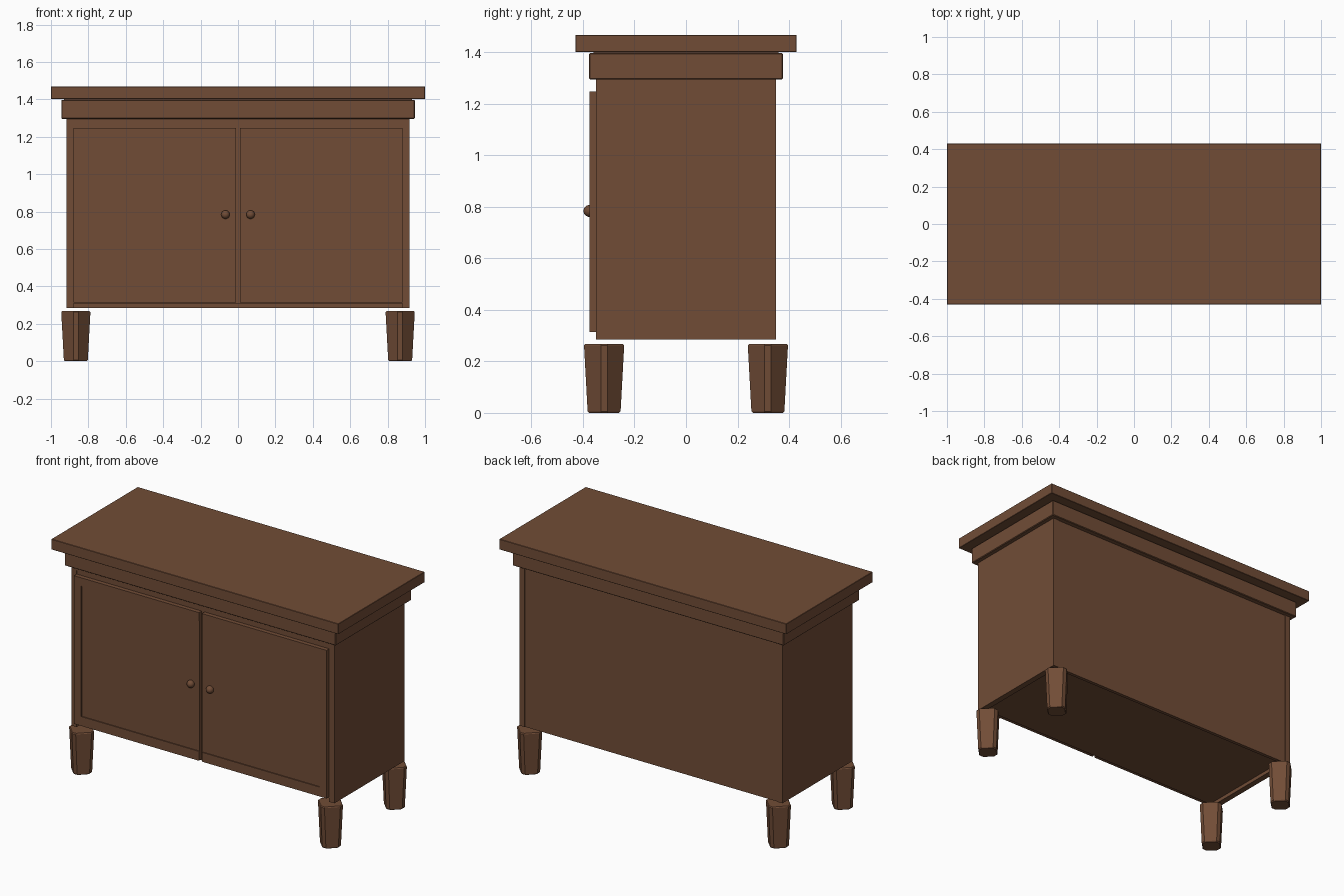
import bpy, bmesh, math

if "Cube" in bpy.data.objects:
    bpy.data.objects.remove(bpy.data.objects["Cube"])

wood = bpy.data.materials.new("brown_wood")
wood.diffuse_color = (0.165, 0.073, 0.037, 1)
wood.use_nodes = True
wood.node_tree.nodes["Principled BSDF"].inputs["Base Color"].default_value = wood.diffuse_color


def finish(name, bm):
    bmesh.ops.recalc_face_normals(bm, faces=bm.faces)
    me = bpy.data.meshes.new(name)
    bm.to_mesh(me)
    bm.free()
    me.materials.append(wood)
    ob = bpy.data.objects.new(name, me)
    bpy.context.collection.objects.link(ob)
    return ob


def box(name, x, y, z, bevel=0.0):
    """Box from (min, max) ranges, with an optional small bevel."""
    bm = bmesh.new()
    bmesh.ops.create_cube(bm, size=1)
    for v in bm.verts:
        for i, (lo, hi) in enumerate((x, y, z)):
            v.co[i] = lo if v.co[i] < 0 else hi
    if bevel:
        bmesh.ops.bevel(bm, geom=bm.edges[:], offset=bevel, segments=1, affect='EDGES')
    return finish(name, bm)


# Top slab and the moulding under it
box("top", (-1, 1), (-0.43, 0.43), (1.402, 1.468), 0.002)
box("top_moulding", (-0.945, 0.945), (-0.377, 0.377), (1.295, 1.397), 0.004)
box("top_spacer", (-0.93, 0.93), (-0.36, 0.36), (1.39, 1.405))

# Carcass: side boards, recessed bottom, top rail, back and inner front
for side, s in (("left", -1), ("right", 1)):
    box(side + "_side", tuple(sorted((s * 0.88, s * 0.917))), (-0.35, 0.35), (0.285, 1.297))
box("bottom_board", (-0.88, 0.88), (-0.348, 0.33), (0.308, 0.335))
box("top_rail", (-0.88, 0.88), (-0.35, 0.33), (1.27, 1.297))
box("back_board", (-0.88, 0.88), (0.325, 0.346), (0.285, 1.297))
box("inner_front", (-0.88, 0.88), (-0.344, -0.33), (0.32, 1.275))

# Doors: a slab with a shallow panel framed on its outer side, top and bottom
for side, s in (("left", -1), ("right", 1)):
    def span(a, b):
        return tuple(sorted((s * a, s * b)))
    box(side + "_door_panel", span(0.01, 0.84), (-0.369, -0.348), (0.36, 1.21))
    box(side + "_door_stile", span(0.83, 0.88), (-0.375, -0.348), (0.315, 1.248))
    box(side + "_door_top", span(0.01, 0.83), (-0.375, -0.348), (1.195, 1.248))
    box(side + "_door_bottom", span(0.01, 0.83), (-0.375, -0.348), (0.315, 0.374))

    # Round knob
    bm = bmesh.new()
    bmesh.ops.create_uvsphere(bm, u_segments=20, v_segments=12, radius=0.023)
    for f in bm.faces:
        f.smooth = True
    knob = finish(side + "_knob", bm)
    knob.location = (s * 0.067, -0.375, 0.784)

# Tapered legs: square turned 45 degrees with chamfered corners
def leg_ring(bm, r, z, c=0.013):
    pts = []
    for k in range(4):
        a = k * math.pi / 2
        for t in (-c, c):
            pts.append(bm.verts.new((r * math.cos(a) - t * math.sin(a),
                                     r * math.sin(a) + t * math.cos(a), z)))
    return pts


for side, sx in (("left", -1), ("right", 1)):
    for end, sy in (("front", -1), ("back", 1)):
        bm = bmesh.new()
        rings = [leg_ring(bm, r, z) for r, z in
                 ((0.058, 0), (0.064, 0.006), (0.078, 0.262), (0.073, 0.268))]
        for lo, hi in zip(rings, rings[1:]):
            for i in range(8):
                j = (i + 1) % 8
                bm.faces.new((lo[i], lo[j], hi[j], hi[i]))
        bm.faces.new(rings[0][::-1])
        bm.faces.new(rings[-1])
        leg = finish(f"{end}_{side}_leg", bm)
        leg.location = (sx * 0.867, sy * 0.318, 0)
